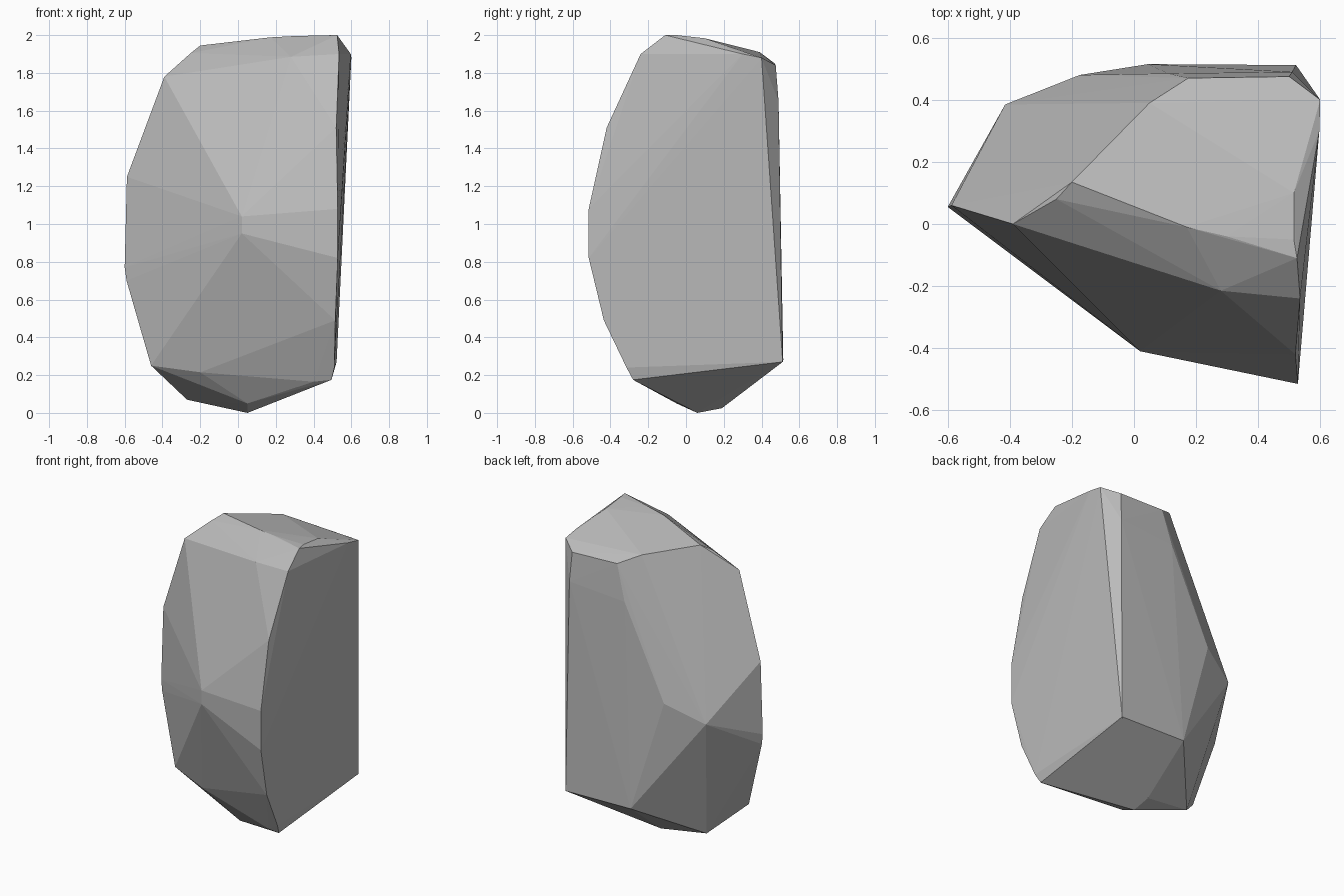
import bpy, bmesh

# corner points of the chipped boulder, grouped by region
top = [(.525, -.11, 2), (.515, -.05, 2), (.3, -.04, 1.995), (.17, -.01, 1.988),
       (.515, .1, 1.983), (-.2, .135, 1.945), (-.25, .08, 1.905), (-.39, 0, 1.78),
       (.05, .39, 1.91), (.175, .47, 1.85), (.5, .475, 1.84), (.6, .4, 1.88), (.597, .3, 1.9)]
front = [(.535, -.24, 1.9), (.28, -.215, 1.885), (.52, -.42, 1.51), (.528, -.515, 1.08),
         (.528, -.515, .82), (.02, -.41, 1.04), (.02, -.41, .95), (.515, -.435, .49),
         (.51, -.315, .24)]
back = [(.51, .49, 1.65), (.11, .485, 1.62), (-.175, .48, 1.02), (-.415, .385, .91),
        (.045, .515, .28), (.522, .512, .27)]
left = [(-.588, .06, 1.25), (-.6, .055, .77), (-.59, .05, .7), (-.46, 0, .25)]
bottom = [(.495, -.28, .175), (.4, -.25, .165), (-.2, -.09, .215), (.05, -.05, .05),
          (.05, .06, 0), (.05, .19, .025), (-.27, .17, .07)]

# boulder: convex hull of the corners, flat shaded
bm = bmesh.new()
for p in top + front + back + left + bottom:
    bm.verts.new(p)
bmesh.ops.convex_hull(bm, input=bm.verts[:])
bmesh.ops.delete(bm, geom=[v for v in bm.verts if not v.link_faces], context='VERTS')
bmesh.ops.recalc_face_normals(bm, faces=bm.faces[:])
mesh = bpy.data.meshes.new("boulder")
bm.to_mesh(mesh)
bm.free()

stone = bpy.data.materials.new("grey stone")
stone.diffuse_color = (.5, .5, .5, 1)
mesh.materials.append(stone)
bpy.context.collection.objects.link(bpy.data.objects.new("boulder", mesh))
